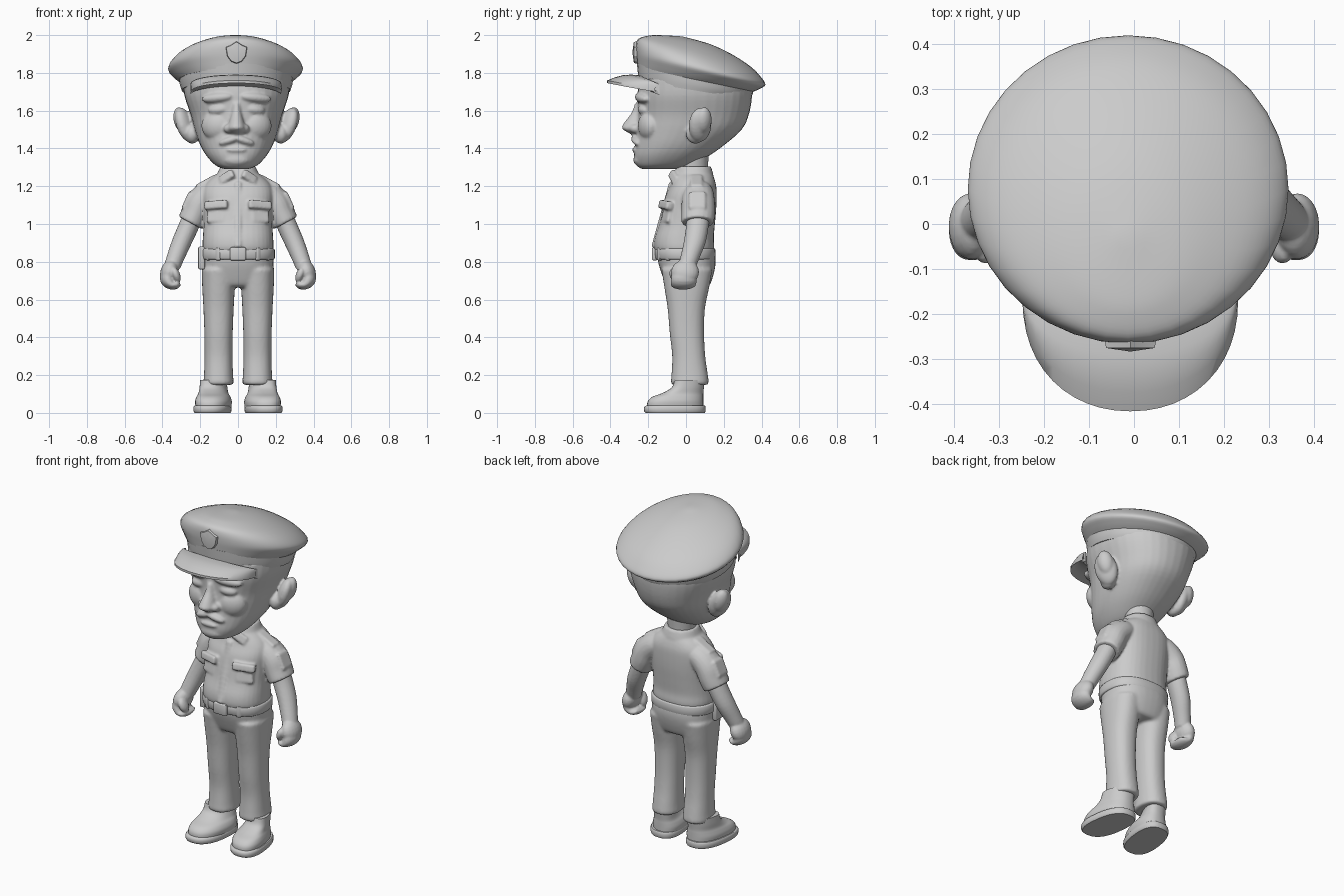
import bpy, bmesh, math
from mathutils import Vector, Matrix

if "Cube" in bpy.data.objects:
    bpy.data.objects.remove(bpy.data.objects["Cube"])

grey = bpy.data.materials.new("plain grey")
grey.diffuse_color = (0.6, 0.6, 0.6, 1)
grey.use_nodes = True
grey.node_tree.nodes["Principled BSDF"].inputs["Base Color"].default_value = grey.diffuse_color


def select(obs):
    bpy.ops.object.select_all(action='DESELECT')
    for ob in obs:
        ob.select_set(True)
    bpy.context.view_layer.objects.active = obs[0]


def finish(name, bm, angle=45):
    bmesh.ops.recalc_face_normals(bm, faces=bm.faces)
    me = bpy.data.meshes.new(name)
    bm.to_mesh(me)
    bm.free()
    me.materials.append(grey)
    ob = bpy.data.objects.new(name, me)
    bpy.context.collection.objects.link(ob)
    select([ob])
    bpy.ops.object.shade_smooth_by_angle(angle=math.radians(angle))
    return ob


def blend(name, obs, voxel=0.009, rounds=4):
    """Fuse overlapping solids into one soft sculpted surface."""
    select(obs)
    bpy.ops.object.join()
    ob = obs[0]
    ob.name = name
    re = ob.modifiers.new("fuse", 'REMESH')
    re.mode, re.voxel_size, re.use_smooth_shade = 'VOXEL', voxel, True
    sm = ob.modifiers.new("soften", 'SMOOTH')
    sm.factor, sm.iterations = 0.5, rounds


def smooth_rows(rows, steps):
    """Catmull-Rom through rows of equal length."""
    out = []
    for i in range(len(rows) - 1):
        a, b, c, d = (rows[min(max(i + k, 0), len(rows) - 1)] for k in (-1, 0, 1, 2))
        for j in range(steps):
            t = j / steps
            out.append([0.5 * (2*q + (r-p)*t + (2*p-5*q+4*r-s)*t*t + (3*q-p-3*r+s)*t**3)
                        for p, q, r, s in zip(a, b, c, d)])
    return out + [list(rows[-1])]


def skin(name, rings, n=2.0, seg=36):
    """Skin rings given as (centre, half-width vector, half-depth vector)."""
    bm = bmesh.new()
    loops = []
    for c, u, v in rings:
        loop = []
        for k in range(seg):
            ca, sa = math.cos(2 * math.pi * k / seg), math.sin(2 * math.pi * k / seg)
            loop.append(bm.verts.new(c + u * math.copysign(abs(ca) ** (2 / n), ca)
                                     + v * math.copysign(abs(sa) ** (2 / n), sa)))
        loops.append(loop)
    for a, b in zip(loops, loops[1:]):
        for k in range(seg):
            bm.faces.new((a[k], a[(k+1) % seg], b[(k+1) % seg], b[k]))
    bm.faces.new(loops[0])
    bm.faces.new(loops[-1])
    return finish(name, bm)


def loft(name, rows, x=0, skew=0, n=2.0, steps=4):
    """Rows: front y, front z, back y, back z, half width."""
    return skin(name, [(Vector((x, (yf+yb)/2, (zf+zb)/2)), Vector((rx, 0, 0)),
                        Vector((skew, (yb-yf)/2, (zb-zf)/2)))
                       for yf, zf, yb, zb, rx in smooth_rows(rows, steps)], n)


def level(name, rows, **kw):
    """Rows: z, front y, back y, half width."""
    return loft(name, [(f, z, b, z, r) for z, f, b, r in rows], **kw)


def tube(name, rows, side=1):
    """Rows: x, y, z, radius in the xz plane, radius along y."""
    pts = smooth_rows(rows, 4)
    rings = []
    for i, (x, y, z, r, ry) in enumerate(pts):
        p, q = pts[max(i-1, 0)], pts[min(i+1, len(pts)-1)]
        t = Vector((q[0]-p[0], 0, q[2]-p[2])).normalized()
        rings.append((Vector((x*side, y, z)), Vector((-t.z*side, 0, t.x)) * r, Vector((0, ry, 0))))
    return skin(name, rings, seg=20)


def turn(rx, ry, rz):
    return Matrix.Rotation(rz, 4, 'Z') @ Matrix.Rotation(ry, 4, 'Y') @ Matrix.Rotation(rx, 4, 'X')


def ball(name, pos, size, rot=(0, 0, 0)):
    bm = bmesh.new()
    bmesh.ops.create_uvsphere(bm, u_segments=20, v_segments=12, radius=1)
    bm.transform(Matrix.Translation(pos) @ turn(*rot) @ Matrix.Diagonal((*size, 1)))
    return finish(name, bm, 80)


def plate(name, pos, size, rot=(0, 0, 0), bev=0.008):
    bm = bmesh.new()
    bmesh.ops.create_cube(bm, size=1)
    bm.transform(Matrix.Diagonal((*size, 1)))
    bmesh.ops.bevel(bm, geom=bm.edges[:], offset=bev, segments=2, affect='EDGES', profile=0.5)
    bm.transform(Matrix.Translation(pos) @ turn(*rot))
    return finish(name, bm)


# Cap: band, tilted crown, peak and badge
loft("cap_band", [(-.25, 1.755, .335, 1.66, .288), (-.255, 1.80, .35, 1.68, .298),
                  (-.26, 1.85, .365, 1.73, .305)], x=-.01)
loft("cap_crown", [(-.255, 1.82, .355, 1.70, .30), (-.26, 1.86, .39, 1.715, .332),
                   (-.265, 1.905, .42, 1.738, .357), (-.265, 1.95, .395, 1.78, .332),
                   (-.252, 1.98, .34, 1.835, .278), (-.21, 1.995, .24, 1.90, .20),
                   (-.16, 2.0, .12, 1.955, .12), (-.06, 1.996, -.02, 1.993, .02)], x=-.013)
bm = bmesh.new()
grid = []
for i in range(25):
    a = math.pi * i / 24
    c, s = math.cos(a), math.sin(a)
    inner = Vector((-.012 + .24 * c, -.14 - .11 * s, 1.74 + .048 * s))
    outer = Vector((-.008 + .24 * math.copysign(abs(c) ** .95, c), -.165 - .252 * s ** .9, 1.715 + .045 * s))
    row = []
    for j in range(5):
        p = inner.lerp(outer, j / 4)
        p.z += .014 * math.sin(math.pi * j / 4)
        row.append((bm.verts.new(p), bm.verts.new(p - Vector((0, 0, .058 - .011 * j)))))
    grid.append(row)
for a, b in zip(grid, grid[1:]):
    for j in range(4):
        for k in (0, 1):
            bm.faces.new((a[j][k], a[j+1][k], b[j+1][k], b[j][k]))
    for j in (0, 4):
        bm.faces.new((a[j][0], b[j][0], b[j][1], a[j][1]))
finish("cap_peak", bm)
bm = bmesh.new()
shape = [(0, .062), (.035, .04), (.06, .03), (.052, -.02), (.03, -.05), (0, -.062),
         (-.03, -.05), (-.052, -.02), (-.06, .03), (-.035, .04)]
back = [bm.verts.new((x - .008, -.245, 1.908 + z)) for x, z in shape]
front = [bm.verts.new((x * .9 - .008, -.276, 1.908 + z * .9)) for x, z in shape]
peak = bm.verts.new((-.008, -.284, 1.91))
for k in range(10):
    m = (k + 1) % 10
    bm.faces.new((back[k], back[m], front[m], front[k]))
    bm.faces.new((front[k], front[m], peak))
bm.faces.new(back)
finish("cap_badge", bm, 20)

# Head and face
head = [level("skull", [(1.29, -.23, -.06, .06), (1.31, -.262, .03, .11), (1.36, -.275, .12, .158),
                        (1.42, -.27, .205, .193), (1.50, -.262, .295, .222), (1.58, -.255, .333, .243),
                        (1.68, -.258, .35, .276), (1.77, -.245, .345, .285)], x=-.008, n=2.2),
        loft("nose", [(-.27, 1.64, -.20, 1.64, .022), (-.288, 1.59, -.2, 1.58, .028),
                      (-.328, 1.535, -.2, 1.53, .042), (-.338, 1.505, -.2, 1.50, .05),
                      (-.29, 1.475, -.2, 1.475, .035)], x=-.008),
        ball("lower_lip", (-.008, -.268, 1.392), (.055, .018, .014)),
        ball("chin", (-.008, -.245, 1.34), (.07, .034, .035))]
for s in (1, -1):
    head += [ball("nostril", (-.008 + s*.042, -.268, 1.505), (.026, .032, .024)),
             ball("brow", (-.008 + s*.105, -.234, 1.668), (.085, .03, .026), (0, s*.1, s*.3)),
             ball("eyelid", (-.008 + s*.1, -.227, 1.605), (.052, .026, .024), (0, s*.1, s*.3)),
             ball("cheek", (-.008 + s*.11, -.20, 1.52), (.08, .05, .075), (0, 0, s*.4)),
             ball("moustache", (-.008 + s*.04, -.268, 1.442), (.058, .02, .018), (0, s*.3, s*.2)),
             ball("ear", (-.008 + s*.272, .075, 1.525), (.04, .065, .095), (.15, s*.3, s*.5)),
             ball("ear_rim", (-.008 + s*.293, .095, 1.55), (.036, .045, .07), (.15, s*.2, s*.7)),
             ball("ear_lobe", (-.008 + s*.235, .05, 1.475), (.04, .05, .05))]
blend("head", head, .008, 3)
level("neck", [(1.22, -.04, .12, .085), (1.28, -.04, .115, .078), (1.36, -.04, .12, .085)])

# Shirt with sleeves, collar, placket and pockets
shirt = [level("body", [(.85, -.16, .145, .182), (.88, -.17, .15, .188), (.93, -.165, .147, .186),
                        (1.0, -.142, .153, .182), (1.08, -.125, .16, .184), (1.15, -.108, .162, .188),
                        (1.20, -.085, .16, .178), (1.24, -.07, .15, .145), (1.275, -.055, .135, .095)], n=2.4),
         plate("placket", (0, -.128, 1.05), (.036, .016, .36), (-.27, 0, 0)),
         level("collar", [(1.22, -.075, .15, .125), (1.26, -.065, .145, .112), (1.305, -.048, .132, .092)], n=2.2)]
for s in (1, -1):
    shirt += [plate("wing", (s*.06, -.065, 1.25), (.085, .025, .05), (-.4, s*.55, s*.35)),
              plate("pocket", (s*.115, -.098, 1.06), (.1, .024, .11), (-.2, 0, s*.36)),
              plate("flap", (s*.115, -.107, 1.10), (.13, .04, .045), (-.2, s*.06, s*.36)),
              plate("epaulette", (s*.165, .055, 1.222), (.12, .065, .03), (0, s*.5, 0)),
              plate("patch", (s*.272, .06, 1.125), (.018, .09, .10), (0, -s*.42, 0)),
              tube("sleeve", [(.09, .065, 1.175, .06, .07), (.15, .065, 1.16, .072, .082),
                              (.2, .065, 1.115, .076, .088), (.226, .065, 1.06, .073, .089),
                              (.248, .062, 1.014, .071, .086), (.252, .062, 1.006, .066, .08)], s)]
blend("shirt", shirt, .0075, 2)

# Trousers, belt and gear
trousers = [level("seat", [(.665, -.08, .11, .14), (.68, -.105, .128, .165), (.74, -.13, .148, .184),
                           (.80, -.148, .157, .188), (.86, -.155, .15, .186)], n=2.4)]
for s in (1, -1):
    trousers.append(level("leg", [(.148, -.07, .112, .072), (.16, -.08, .12, .08), (.20, -.077, .116, .077),
                                  (.30, -.073, .102, .074), (.42, -.086, .096, .075), (.55, -.097, .10, .08),
                                  (.66, -.114, .122, .086), (.76, -.13, .14, .09)], x=s*.103, n=2.3))
blend("trousers", trousers, .009, 6)
level("belt", [(.812, -.155, .15, .188), (.82, -.163, .156, .195), (.862, -.166, .156, .195),
               (.87, -.158, .15, .188)], n=2.4, steps=2)
plate("belt_buckle", (0, -.165, .842), (.085, .03, .07))
for i, a in enumerate((-1.0, -.6, .6, 1.0)):
    plate("belt_keeper_%d" % i, (.185*math.sin(a), -.005 - .162*math.cos(a), .842), (.03, .024, .07), (0, 0, a))
plate("belt_pouch", (-.193, -.03, .82), (.035, .085, .12))

# Shoes, forearms and hands
for s, side in ((1, "left"), (-1, "right")):
    level(side + "_shoe", [(.03, -.207, .092, .09), (.06, -.203, .092, .093), (.085, -.178, .092, .085),
                           (.105, -.125, .092, .074), (.135, -.075, .095, .068), (.175, -.06, .1, .064)],
          x=s*.13, skew=-s*.022, n=2.4)
    level(side + "_shoe_sole", [(0, -.215, .1, .092), (.01, -.222, .104, .097), (.03, -.222, .104, .097),
                                (.038, -.212, .1, .092)], x=s*.135, skew=-s*.02, n=2.5, steps=2)
    blend(side + "_arm", [
        tube("forearm", [(.232, .062, 1.06, .052, .062), (.26, .06, .99, .053, .06), (.30, .045, .90, .051, .058),
                         (.332, .02, .82, .046, .051), (.348, .005, .775, .043, .048)], s),
        ball("palm", (s*.364, -.005, .745), (.047, .074, .067), (0, -s*.3, 0)),
        tube("fingers", [(.37, -.012, .745, .036, .06), (.372, -.012, .705, .04, .068),
                         (.352, -.014, .68, .028, .067), (.325, -.016, .68, .022, .06),
                         (.312, -.016, .69, .013, .046)], s),
        ball("thumb", (s*.328, -.055, .73), (.022, .032, .043), (.35, s*.35, 0))], .006, 2)
